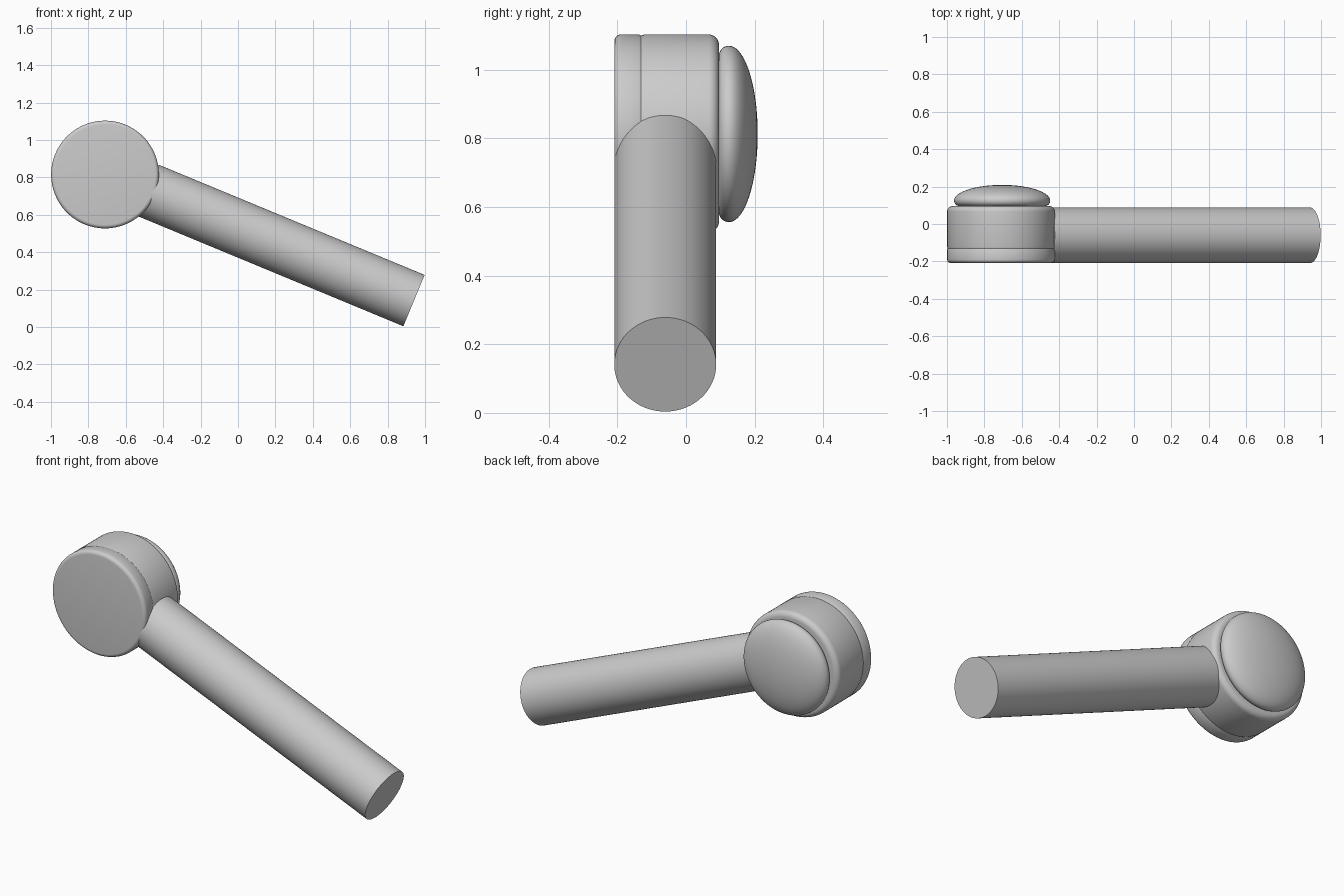
import bpy, bmesh, math
from mathutils import Matrix, Vector

if "Cube" in bpy.data.objects:
    bpy.data.objects.remove(bpy.data.objects["Cube"])

grey = bpy.data.materials.new("light grey")
grey.diffuse_color = (0.6, 0.6, 0.6, 1)
grey.use_nodes = True
grey.node_tree.nodes["Principled BSDF"].inputs["Base Color"].default_value = grey.diffuse_color


def lathe(name, profile, origin, axis, steps=96):
    """Revolve (radius, height) points around an axis; radius 0 closes the end."""
    bm = bmesh.new()
    rings = []
    for r, h in profile:
        if r < 1e-6:
            rings.append([bm.verts.new((0, 0, h))] * steps)
        else:
            rings.append([bm.verts.new((r * math.cos(2 * math.pi * i / steps),
                                        r * math.sin(2 * math.pi * i / steps), h))
                          for i in range(steps)])
    for a, b in zip(rings, rings[1:]):
        for i in range(steps):
            j = (i + 1) % steps
            bm.faces.new(list(dict.fromkeys((a[i], a[j], b[j], b[i]))))
    bmesh.ops.recalc_face_normals(bm, faces=bm.faces)
    rot = Vector((0, 0, 1)).rotation_difference(Vector(axis)).to_matrix().to_4x4()
    bm.transform(Matrix.Translation(origin) @ rot)
    mesh = bpy.data.meshes.new(name)
    bm.to_mesh(mesh)
    bm.free()
    mesh.materials.append(grey)
    obj = bpy.data.objects.new(name, mesh)
    bpy.context.collection.objects.link(obj)
    bpy.ops.object.select_all(action='DESELECT')
    obj.select_set(True)
    bpy.context.view_layer.objects.active = obj
    bpy.ops.object.shade_smooth_by_angle(angle=math.radians(35))
    return obj


def arc(cr, ch, ar, ah, start, end, n):
    """Points on an ellipse in (radius, height) space, angles in degrees."""
    angles = [math.radians(start + (end - start) * i / n) for i in range(n + 1)]
    return [(cr + ar * math.cos(t), ch + ah * math.sin(t)) for t in angles]


# Round head with rounded rims and a faint seam near the front
R = 0.288
head = [(0, -0.209)]
head += arc(R - 0.02, -0.189, 0.02, 0.02, -90, 0, 6)
head += [(R, -0.137), (R - 0.003, -0.131), (R, -0.12)]
head += arc(R - 0.03, 0.066, 0.03, 0.03, 0, 90, 8)
head += [(0, 0.096)]
lathe("round_head", head, (-0.711, 0, 0.815), (0, 1, 0))

# Domed button on the back of the head
button = [(0, 0.09), (0.228, 0.09)]
button += arc(0.228, 0.125, 0.029, 0.029, -90, 0, 8)
button += arc(0, 0.125, 0.257, 0.084, 0, 90, 20)[1:]
lathe("domed_button", button, (-0.705, 0, 0.813), (0, 1, 0))

# Straight bar sloping down from the head
start, end = Vector((-0.48, -0.0605, 0.73)), Vector((0.941, -0.0605, 0.141))
length = (end - start).length
lathe("bar", [(0, 0), (0.1485, 0), (0.1485, length), (0, length)],
      start, (end - start).normalized())
